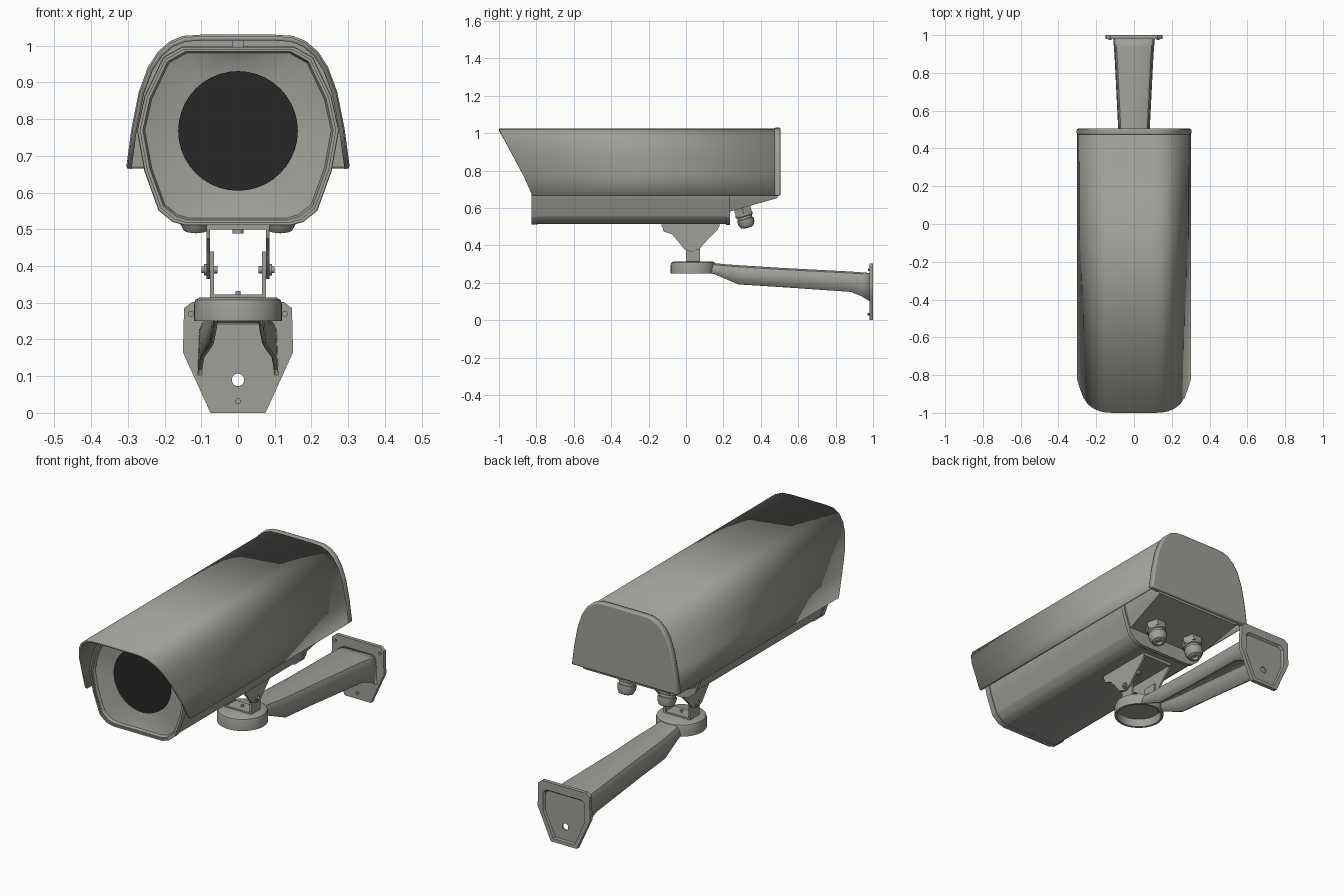
import bpy, bmesh, math
from mathutils import Vector, Matrix

if "Cube" in bpy.data.objects:
    bpy.data.objects.remove(bpy.data.objects["Cube"])


def material(name, rgb):
    m = bpy.data.materials.new(name)
    m.diffuse_color = (*rgb, 1)
    m.use_nodes = True
    m.node_tree.nodes["Principled BSDF"].inputs["Base Color"].default_value = m.diffuse_color
    return m


GREY = material("warm grey metal", (0.35, 0.345, 0.315))
BLACK = material("black glass", (0.02, 0.02, 0.02))


def finish(bm, name, mat=GREY, angle=35, thick=0, bevel=0):
    bmesh.ops.recalc_face_normals(bm, faces=bm.faces)
    me = bpy.data.meshes.new(name)
    bm.to_mesh(me)
    bm.free()
    for p in me.polygons:
        p.use_smooth = True
    me.set_sharp_from_angle(angle=math.radians(angle))
    me.materials.append(mat)
    ob = bpy.data.objects.new(name, me)
    bpy.context.collection.objects.link(ob)
    if thick:
        s = ob.modifiers.new("thickness", 'SOLIDIFY')
        s.thickness, s.offset = thick, 0
    if bevel:
        b = ob.modifiers.new("bevel", 'BEVEL')
        b.width, b.segments, b.limit_method = bevel, 2, 'ANGLE'
    return ob


def loft(loops, closed=True, cap_start=False, cap_end=False, wrap=False):
    """Skin a list of equally long point loops."""
    bm = bmesh.new()
    rows = [[bm.verts.new(p) for p in lp] for lp in loops]
    pairs = list(zip(rows, rows[1:])) + ([(rows[-1], rows[0])] if wrap else [])
    n = len(rows[0])
    for a, b in pairs:
        for i in range(n if closed else n - 1):
            j = (i + 1) % n
            bm.faces.new((a[i], a[j], b[j], b[i]))
    if cap_start:
        bm.faces.new(rows[0])
    if cap_end:
        bm.faces.new(rows[-1])
    return bm


def mirrored(half):
    """Half profile (x, z), bottom to top, completed across x = 0."""
    return half + [(-x, z) for x, z in reversed(half)]


def polar(poly, c, steps=48):
    """Angles and radii of a convex outline seen from point c, corners included."""
    angs = {round(i * math.tau / steps, 4) for i in range(steps)}
    angs |= {round(math.atan2(z - c[1], x - c[0]) % math.tau, 4) for x, z in poly}
    out = []
    for a in sorted(angs):
        u, r = Vector((math.cos(a), math.sin(a))), 9
        for p, q in zip(poly, poly[1:] + poly[:1]):
            n = Vector((q[1] - p[1], p[0] - q[0])).normalized()
            if n.dot(u) > 1e-6:
                r = min(r, n.dot(Vector(p) - Vector(c)) / n.dot(u))
        out.append((u, r))
    return out


def ring(pol, c, y, scale=1, radius=None):
    return [(c[0] + u.x * (radius or r * scale), y, c[1] + u.y * (radius or r * scale))
            for u, r in pol]


def lathe(name, profile, origin, axis=(0, 0, 1), sides=32, mat=GREY, angle=35):
    """Revolve (radius, height) points around an axis."""
    bm = loft([[(r * math.cos(i * math.tau / sides), r * math.sin(i * math.tau / sides), h)
                for i in range(sides)] for r, h in profile], cap_start=True, cap_end=True)
    rot = Vector((0, 0, 1)).rotation_difference(Vector(axis)).to_matrix().to_4x4()
    bm.transform(Matrix.Translation(origin) @ rot)
    return finish(bm, name, mat, angle)


def box(name, x, y, z, bevel=0):
    bm = loft([[(x[0], y[0], k), (x[1], y[0], k), (x[1], y[1], k), (x[0], y[1], k)] for k in z],
              cap_start=True, cap_end=True)
    return finish(bm, name, bevel=bevel)


# Sun hood: open shell with a slanted front edge
hood = mirrored([(0.296, 0.665), (0.282, 0.77), (0.262, 0.87), (0.238, 0.935), (0.212, 0.975),
                 (0.18, 1.003), (0.145, 1.017), (0.1, 1.02)])
front_y = lambda z: -0.82 - 0.18 * max(0, z - 0.68) / 0.34
finish(loft([[(x, front_y(z), z) for x, z in hood], [(x, 0.485, z) for x, z in hood]],
            closed=False), "sun_hood", thick=0.012)

# Rear cap closing the hood, with a raised rim
cap = [(x * 1.03, z + 0.01 * (z - 0.66) / 0.36) for x, z in hood]
finish(loft([[(x, y, z) for x, z in cap] for y in (0.472, 0.505)], cap_start=True, cap_end=True),
       "rear_cap", bevel=0.008)

# Housing body with a shallow funnel front
C = (0, 0.77)
body = mirrored([(0.14, 0.515), (0.175, 0.525), (0.212, 0.555), (0.25, 0.66), (0.27, 0.77),
                 (0.25, 0.86), (0.2, 0.965), (0.15, 0.993)])
bp = polar(body, C)
finish(loft([ring(bp, C, 0.23), ring(bp, C, -0.82), ring(bp, C, -0.82, 0.96),
             ring(bp, C, -0.805, 0.94), ring(bp, C, -0.78, radius=0.163)], cap_start=True,
            cap_end=True), "housing_body")
lathe("front_window", [(0.163, 0), (0.163, 0.008)], (0, -0.778, 0.768), (0, -1, 0), 40, BLACK)
finish(loft([ring(bp, C, -0.825, 1.015), ring(bp, C, -0.795, 1.015), ring(bp, C, -0.795, 0.985),
             ring(bp, C, -0.825, 0.985)], wrap=True), "front_bezel")
finish(loft([ring(bp, C, 0.215, 1.02), ring(bp, C, 0.235, 1.02)], cap_start=True, cap_end=True),
       "rear_flange")
box("hood_spacer", (-0.015, 0.015), (-0.8, -0.76), (0.985, 1.016))

# Rear of the housing, cut by the slanted cable plate
bm = loft([ring(bp, C, 0.23, 0.99), ring(bp, C, 0.49, 0.99)], cap_start=True, cap_end=True)
slant = Vector((0, 0.27, -0.96)).normalized()
cut = bmesh.ops.bisect_plane(bm, geom=bm.verts[:] + bm.edges[:] + bm.faces[:],
                             plane_co=(0, 0.23, 0.58), plane_no=slant, clear_outer=True)
bmesh.ops.holes_fill(bm, edges=[e for e in cut['geom_cut'] if isinstance(e, bmesh.types.BMEdge)])
finish(bm, "cable_plate_housing")

# Cable glands
for s in (-1, 1):
    base = Vector((s * 0.115, 0.3, 0.6))
    lathe("cable_gland_nut", [(0.052, 0), (0.052, 0.035)], base, slant, 6)
    lathe("cable_gland", [(0.047, 0.03), (0.047, 0.045), (0.04, 0.048), (0.04, 0.06), (0.046, 0.062),
                          (0.044, 0.085), (0.034, 0.105), (0.018, 0.11), (0.016, 0.095)],
          base, slant, 20)

# Tilt bracket: cheeks under the housing, clevis on the arm
cheek = [(-0.13, 0.515), (-0.12, 0.475), (-0.075, 0.46), (-0.045, 0.425), (-0.01, 0.38),
         (0.03, 0.365), (0.07, 0.38), (0.115, 0.43), (0.17, 0.485), (0.18, 0.515)]
box("bracket_top_plate", (-0.085, 0.085), (-0.13, 0.18), (0.5, 0.516))
for s in (-1, 1):
    finish(loft([[(s * x, y, z) for y, z in cheek] for x in (0.076, 0.086)], cap_start=True,
                cap_end=True), "bracket_cheek")
    box("clevis_cheek", sorted((s * 0.066, s * 0.076)), (0, 0.075), (0.315, 0.44))
    lathe("tilt_bolt", [(0.01, 0), (0.01, 0.012), (0.024, 0.012), (0.024, 0.022), (0.016, 0.022),
                        (0.016, 0.036), (0.009, 0.036), (0.009, 0.044)],
          (s * 0.056, 0.035, 0.39), (s, 0, 0), 16)
box("clevis_base", (-0.076, 0.076), (0, 0.075), (0.312, 0.322))
lathe("bracket_screw", [(0.015, 0), (0.015, 0.02)], (0, 0.03, 0.488), sides=12)
lathe("pan_screw", [(0.007, 0), (0.007, 0.02)], (0, 0.035, 0.312), sides=12)

# Pan cup at the arm end, hollow underneath
lathe("pan_cup", [(0.104, 0.29), (0.108, 0.25), (0.12, 0.25), (0.12, 0.295), (0.116, 0.308),
                  (0.105, 0.314)], (0, 0.038, 0), sides=36)

# Arm: tapered channel open below; (y, top z, bottom z, half width)
sections = [(0.11, 0.307, 0.258, 0.058), (0.15, 0.303, 0.248, 0.056), (0.21, 0.297, 0.222, 0.06),
            (0.28, 0.292, 0.192, 0.066), (0.5, 0.278, 0.178, 0.073), (0.88, 0.258, 0.152, 0.092),
            (0.935, 0.254, 0.13, 0.096), (0.985, 0.25, 0.1, 0.1)]
arm = []
for y, t, b, w in sections:
    arm.append([(x, y, z) for x, z in mirrored([(w + 0.005, b), (w, t - 0.025), (w - 0.007, t - 0.01),
                                                (w - 0.022, t - 0.003)])])
finish(loft(arm, closed=False), "wall_arm", thick=0.011)

# Wall plate with recessed back and a through hole
plate = mirrored([(0.075, 0), (0.15, 0.165), (0.147, 0.285), (0.125, 0.302)])
H = (0, 0.09)
pp = polar(plate, H, 24)
finish(loft([ring(pp, H, 0.98), ring(pp, H, 1.0), ring(pp, H, 1.0, 0.8), ring(pp, H, 0.988, 0.76),
             ring(pp, H, 0.988, radius=0.017), ring(pp, H, 0.98, radius=0.017)], wrap=True),
       "wall_plate", angle=30)
lathe("plate_screw", [(0.008, 0), (0.008, 0.012)], (0, 0.982, 0.032), (0, -1, 0), 10)
for s in (-1, 1):
    lathe("plate_corner_screw", [(0.008, 0), (0.008, 0.008)], (s * 0.128, 0.982, 0.27), (0, -1, 0), 10)
